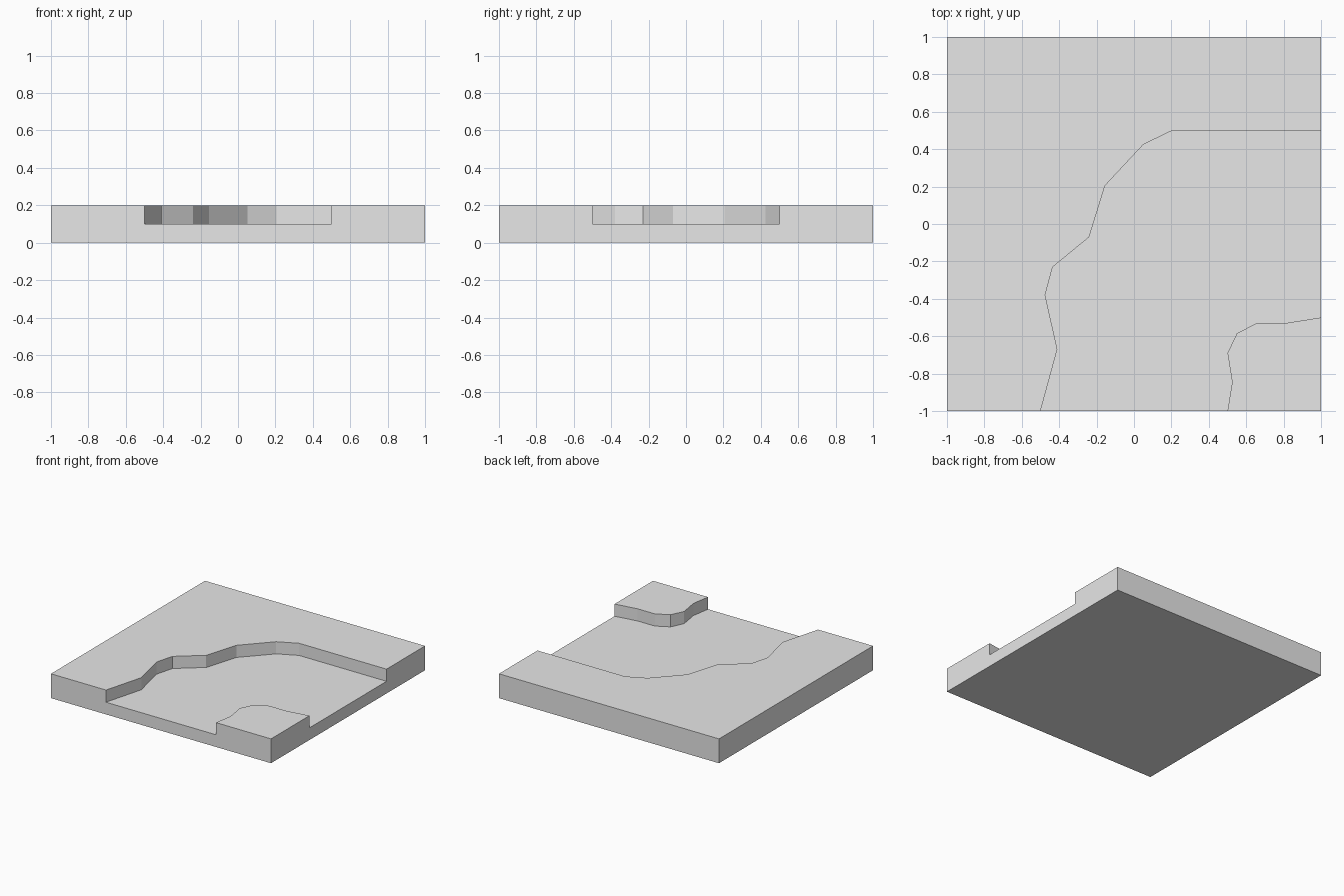
import bpy
import bmesh

cube = bpy.data.objects.get("Cube")
if cube:
    bpy.data.objects.remove(cube, do_unlink=True)

# One plain grey for the whole tile
grey = bpy.data.materials.new("light_grey")
grey.use_nodes = True
colour = (0.8, 0.8, 0.8, 1)
grey.diffuse_color = colour
grey.node_tree.nodes["Principled BSDF"].inputs["Base Color"].default_value = colour

HALF, STEP = 1.0, 0.1

# Shorelines on either side of the sunken bed
outer_shore = [(-0.5, -1), (-0.41, -0.67), (-0.475, -0.38), (-0.435, -0.23),
               (-0.24, -0.07), (-0.155, 0.205), (0.05, 0.425), (0.205, 0.5), (1, 0.5)]
inner_shore = [(0.5, -1), (0.525, -0.845), (0.5, -0.69), (0.55, -0.585),
               (0.655, -0.53), (0.81, -0.53), (1, -0.5)]

bm = bmesh.new()


def points(path):
    return [bm.verts.new((x, y, 0)) for x, y in path]


def raise_faces(faces):
    """Extrude faces up one step and return the new caps."""
    result = bmesh.ops.extrude_face_region(bm, geom=faces)["geom"]
    verts = [g for g in result if isinstance(g, bmesh.types.BMVert)]
    bmesh.ops.translate(bm, verts=verts, vec=(0, 0, STEP))
    return [g for g in result if isinstance(g, bmesh.types.BMFace)]


# Plan: high outer bank, low bed and high corner bank share their edges
outer, inner = points(outer_shore), points(inner_shore)
outer_corners = points([(HALF, HALF), (-HALF, HALF), (-HALF, -HALF)])
corner = points([(HALF, -HALF)])
bank = bm.faces.new(outer + outer_corners)
bed = bm.faces.new(inner + outer[::-1])
knoll = bm.faces.new(corner + inner[::-1])
for face in (bank, bed, knoll):
    face.normal_update()
    if face.normal.z < 0:
        face.normal_flip()

# Raise the slab, then the two banks above the bed
caps = raise_faces([bank, bed, knoll])
bed_cap = min(caps, key=lambda f: abs(len(f.verts) - len(inner) - len(outer)))
raise_faces([f for f in caps if f is not bed_cap])

# Merge flat regions into clean faces
bmesh.ops.recalc_face_normals(bm, faces=bm.faces[:])
bmesh.ops.dissolve_limit(bm, angle_limit=0.01, verts=bm.verts[:], edges=bm.edges[:])

mesh = bpy.data.meshes.new("terrain_tile")
bm.to_mesh(mesh)
bm.free()
mesh.materials.append(grey)
tile = bpy.data.objects.new("terrain_tile", mesh)
bpy.context.collection.objects.link(tile)
